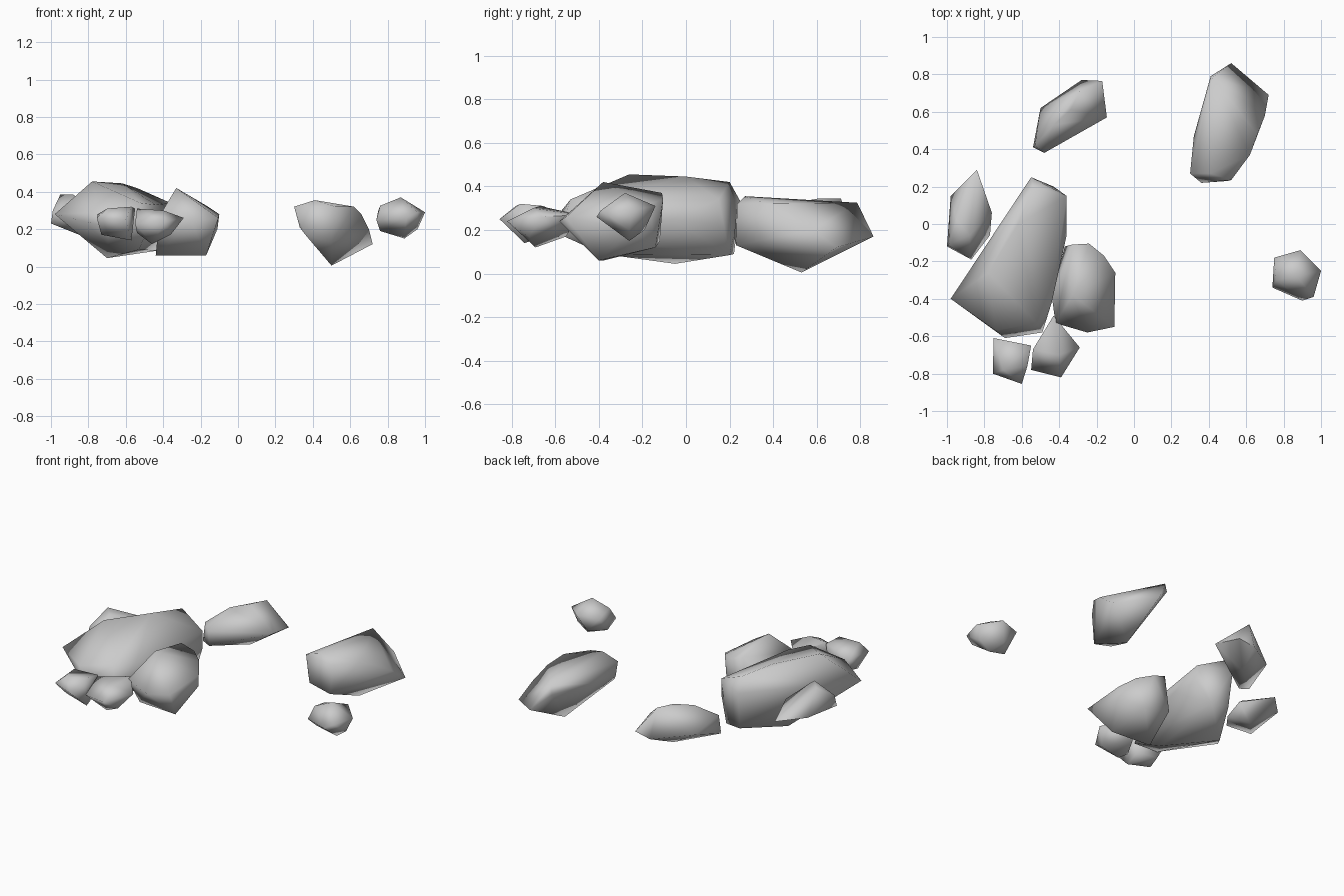
import bpy, bmesh, math


def rock(name, corners):
    """Chiselled stone: convex hull around a few corner points, softly shaded."""
    bm = bmesh.new()
    for c in corners:
        bm.verts.new(c)
    hull = bmesh.ops.convex_hull(bm, input=bm.verts[:])
    loose = {v for v in hull["geom_interior"] + hull["geom_unused"]
             if isinstance(v, bmesh.types.BMVert) and v.is_valid and not v.link_faces}
    bmesh.ops.delete(bm, geom=list(loose), context='VERTS')
    bmesh.ops.recalc_face_normals(bm, faces=bm.faces[:])
    mesh = bpy.data.meshes.new(name)
    bm.to_mesh(mesh)
    bm.free()
    obj = bpy.data.objects.new(name, mesh)
    bpy.context.collection.objects.link(obj)
    bpy.ops.object.select_all(action='DESELECT')
    obj.select_set(True)
    bpy.context.view_layer.objects.active = obj
    bpy.ops.object.shade_smooth_by_angle(angle=math.radians(85))
    return obj


# Largest boulder of the cluster
rock("large_boulder", [
    (-.98, -.40, .28), (-.78, -.26, .455), (-.62, 0, .445), (-.54, .20, .42),
    (-.55, .25, .33), (-.36, .15, .34), (-.54, .22, .09), (-.43, .20, .085),
    (-.36, .15, .23), (-.36, -.06, .25), (-.70, -.05, .045), (-.74, -.57, .29),
    (-.52, -.53, .34), (-.44, -.42, .33), (-.69, -.61, .21), (-.49, -.58, .18),
    (-.53, -.38, .09)])

# Medium boulder leaning beside it
rock("medium_boulder", [
    (-.33, -.38, .42), (-.33, -.11, .37), (-.24, -.105, .34), (-.16, -.17, .32),
    (-.10, -.26, .28), (-.105, -.55, .26), (-.25, -.58, .24), (-.42, -.53, .27),
    (-.17, -.40, .06), (-.44, -.38, .06), (-.37, -.12, .15), (-.20, -.14, .12),
    (-.11, -.25, .20)])

# Stone on the left flank
rock("left_stone", [
    (-.84, .29, .24), (-.95, .02, .385), (-.88, -.06, .385), (-.98, .15, .25),
    (-.76, .06, .28), (-.77, -.06, .24), (-.87, -.19, .27), (-1, -.12, .23),
    (-.99, -.11, .30), (-.85, .05, .17)])

# Two small stones in front
rock("front_left_stone", [
    (-.75, -.61, .28), (-.55, -.65, .31), (-.57, -.76, .32), (-.70, -.78, .31),
    (-.60, -.855, .25), (-.755, -.80, .26), (-.73, -.72, .17), (-.57, -.74, .14),
    (-.70, -.62, .18), (-.57, -.65, .18)])
rock("front_right_stone", [
    (-.43, -.49, .27), (-.29, -.66, .26), (-.39, -.82, .24), (-.55, -.78, .23),
    (-.54, -.67, .31), (-.40, -.70, .30), (-.46, -.69, .12), (-.54, -.70, .18),
    (-.45, -.55, .17), (-.36, -.72, .17)])

# Wedge-shaped stone at the back left
rock("back_left_stone", [
    (-.54, .41, .13), (-.53, .42, .25), (-.48, .38, .22), (-.43, .53, .33),
    (-.50, .62, .19), (-.28, .77, .16), (-.17, .765, .18), (-.34, .61, .345),
    (-.29, .71, .345), (-.145, .57, .22), (-.48, .39, .12), (-.33, .60, .09)])

# Long boulder at the back right
rock("back_right_boulder", [
    (.30, .27, .32), (.41, .27, .355), (.52, .235, .32), (.62, .37, .32),
    (.66, .48, .28), (.70, .58, .20), (.72, .69, .12), (.42, .785, .325),
    (.41, .79, .27), (.52, .86, .17), (.50, .53, .005), (.36, .22, .17),
    (.50, .23, .13), (.32, .47, .25), (.33, .25, .21)])

# Lone small stone on the right
rock("lone_stone", [
    (.75, -.18, .30), (.76, -.30, .325), (.87, -.28, .37), (.89, -.14, .31),
    (1, -.25, .29), (.96, -.39, .29), (.90, -.41, .26), (.74, -.34, .25),
    (.89, -.26, .15), (.76, -.28, .19), (.96, -.26, .20), (.84, -.19, .20)])
